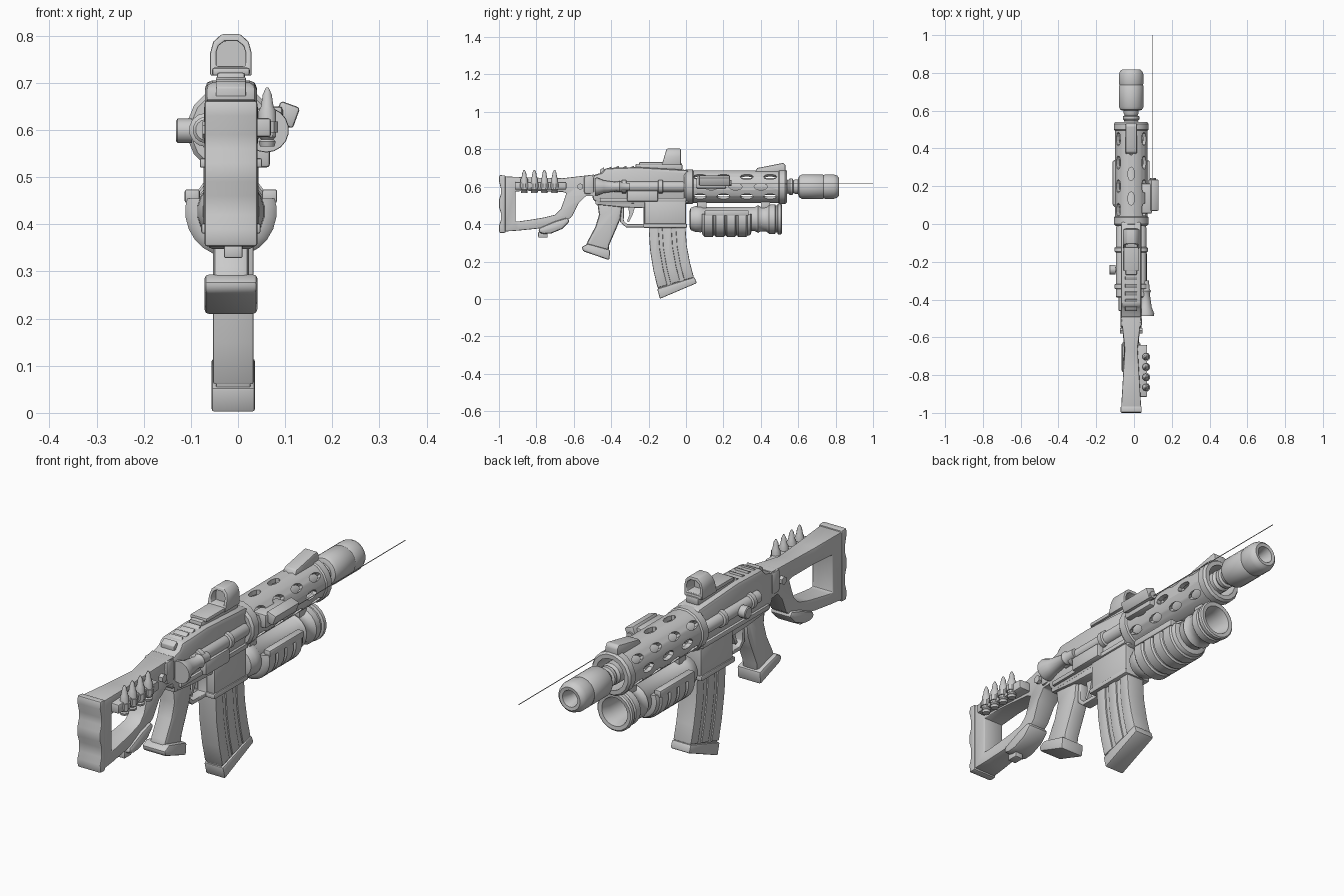
import bpy, bmesh
from math import sin, cos, pi, radians
from mathutils import Matrix, Vector

if "Cube" in bpy.data.objects:
    bpy.data.objects.remove(bpy.data.objects["Cube"])

CX, CZ = -0.015, 0.60          # bore line


def finish(name, bm, bevel=0.0):
    bmesh.ops.recalc_face_normals(bm, faces=bm.faces)
    if bevel:
        es = [e for e in bm.edges if len(e.link_faces) == 2 and e.calc_face_angle(0) > radians(40)]
        bmesh.ops.bevel(bm, geom=es, offset=bevel, segments=2, profile=0.5, affect='EDGES', clamp_overlap=True)
    me = bpy.data.meshes.new(name)
    bm.to_mesh(me)
    bm.free()
    ob = bpy.data.objects.new(name, me)
    bpy.context.collection.objects.link(ob)
    return ob


def place(axis, a, b, t):
    return (t, a, b) if axis == 'x' else (a, t, b) if axis == 'y' else (a, b, t)


def prism(name, pts, t0, t1, axis='x', bevel=0.0, hole=None, warp=None):
    """Extrude an outline (optionally with a matching hole outline) along an axis."""
    bm = bmesh.new()
    loops = [[[bm.verts.new(place(axis, a, b, t)) for a, b in p] for t in (t0, t1)] for p in ([pts, hole] if hole else [pts])]
    n = len(pts)
    for lo, hi in loops:
        for i in range(n):
            j = (i + 1) % n
            bm.faces.new((lo[i], lo[j], hi[j], hi[i]))
    for s in (0, 1):
        if hole:
            o, h = loops[0][s], loops[1][s]
            for i in range(n):
                j = (i + 1) % n
                bm.faces.new((o[i], o[j], h[j], h[i]))
        else:
            bm.faces.new(loops[0][s])
    if warp:
        for v in bm.verts:
            v.co = warp(v.co)
    return finish(name, bm, bevel)


def box(name, x, y, z, bevel=0.0, warp=None):
    return prism(name, [(y[0], z[0]), (y[1], z[0]), (y[1], z[1]), (y[0], z[1])], x[0], x[1], bevel=bevel, warp=warp)


def lathe(name, prof, c=(CX, 0, CZ), n=20, axis='y', closed=False, cut=None):
    """Revolve (position, radius) pairs; cut removes everything above that z."""
    bm = bmesh.new()
    rings = []
    for t, r in prof:
        rings.append([bm.verts.new(Vector(place(axis, r * cos(2 * pi * (k + .5) / n), r * sin(2 * pi * (k + .5) / n), t)) + Vector(c))
                      for k in range(n)])
    for a, b in zip(rings, rings[1:] + (rings[:1] if closed else [])):
        for k in range(n):
            if a is rings[-1] and not closed:
                break
            bm.faces.new((a[k], a[k - 1], b[k - 1], b[k]))
    if not closed:
        bm.faces.new(rings[0])
        bm.faces.new(rings[-1])
    if cut:
        bmesh.ops.bisect_plane(bm, geom=bm.verts[:] + bm.edges[:] + bm.faces[:], plane_co=(0, 0, cut), plane_no=(0, 0, 1), clear_outer=True)
        bmesh.ops.holes_fill(bm, edges=[e for e in bm.edges if e.is_boundary])
    return finish(name, bm)


def widen(v):
    """Stock gets thicker toward the butt."""
    s = 0.62 + 0.38 * min(1, abs(v.y + 0.64) / 0.33) if v.y < -0.64 else 0.62 + 0.38 * min(1, (v.y + 0.64) / 0.12)
    return Vector((CX + (v.x - CX) * s, v.y, v.z))


# skeleton stock and butt plate
outer = [(-.975, .655), (-.80, .648), (-.66, .645), (-.49, .665), (-.49, .55), (-.535, .55), (-.575, .51),
         (-.61, .44), (-.66, .40), (-.80, .375), (-.90, .365), (-.975, .36)]
inner = [(-.912, .575), (-.80, .578), (-.66, .572), (-.64, .565), (-.645, .55), (-.655, .52), (-.67, .48),
         (-.70, .45), (-.76, .435), (-.82, .425), (-.89, .415), (-.912, .415)]
prism("stock", outer, CX - .053, CX + .053, bevel=.012, hole=inner, warp=widen)
prism("butt_plate", [(-.965, .66), (-.998, .662), (-1, .63), (-.99, .59), (-.99, .56), (-1, .53), (-1, .49), (-.99, .46),
                     (-.99, .42), (-1, .39), (-.998, .353), (-.965, .353)], CX - .056, CX + .056, bevel=.006)
prism("stock_pad", [(-.79, .355), (-.76, .347), (-.72, .35), (-.66, .375), (-.62, .415), (-.635, .435), (-.70, .415), (-.785, .38)],
      CX - .05, CX + .05, bevel=.015)
box("stock_pad_tab", (-.03, .01), (-.79, -.74), (.328, .36), .005)
box("stock_collar", (CX - .057, CX + .057), (-.545, -.49), (.56, .66), .012)
for s in (-1, 1):
    lathe("stock_bolt", [(-.06, .018), (.06, .018)], (CX, -.565, .60), 6, 'x')

# spare rounds strapped to the stock
box("round_strap", (0, .07), (-.915, -.64), (.585, .625), .006)
for i in range(4):
    y = -.865 + .054 * i
    lathe("spare_round", [(.565, .016), (.575, .019), (.58, .014), (.585, .019), (.64, .019), (.65, .014), (.675, .01), (.69, .003)],
          (.062, y, 0), 10, 'z')
    lathe("round_loop", [(.595, .024), (.618, .024)], (.062, y, 0), 10, 'z')

# receiver
prism("upper_receiver", [(-.50, .53), (-.50, .66), (-.45, .675), (-.43, .70), (-.26, .705), (0, .69), (.02, .68), (.02, .51), (-.46, .505)],
      CX - .055, CX + .055, bevel=.016)
prism("lower_receiver", [(-.485, .56), (-.485, .505), (-.34, .49), (-.22, .485), (-.22, .56)], CX - .05, CX + .05, bevel=.006)
box("magazine_well", (CX - .058, CX + .058), (-.222, .0), (.385, .54), .01)
box("magazine_well_lip", (CX - .063, CX + .063), (-.228, .005), (.38, .402), .005)
for i in range(5):
    y = -.46 + .04 * i
    prism("top_serration", [(y, .66), (y, .69 + .006 * min(i, 2)), (y + .022, .705 + .004 * min(i, 2)), (y + .026, .66)],
          CX - .032, CX + .032, bevel=.003)
for s in (-1, 1):
    x = CX + s * .053
    lathe("side_tube", [(-.39, .022), (-.385, .028), (-.02, .028), (.0, .022)], (x, 0, .60), 14)
    for y in (-.345, -.15):
        lathe("tube_clamp", [(y, .03), (y + .004, .036), (y + .024, .036), (y + .028, .03)], (x, 0, .60), 14)
    box("side_ledge", sorted((CX, CX + s * .066)), (-.46, .0), (.52, .54), .004)
box("ejection_cover", (0, .068), (-.315, -.15), (.52, .58), .008)
lathe("flared_handle", [(-.30, .02), (-.34, .022), (-.355, .03), (-.37, .024), (-.44, .034), (-.475, .048), (-.487, .047)], (.06, 0, .60), 18)
lathe("side_knob", [(-.131, .022), (-.128, .026), (-.098, .026), (-.097, .015), (-.06, .015)], (0, -.242, .598), 14, 'x')

# pistol grip, trigger and guard
prism("pistol_grip", [(-.475, .52), (-.34, .51), (-.35, .43), (-.375, .37), (-.41, .29), (-.415, .25), (-.54, .27), (-.525, .31), (-.485, .385), (-.465, .45)],
      CX - .038, CX + .038, bevel=.014)
prism("grip_base", [(-.525, .295), (-.405, .262), (-.41, .207), (-.55, .255), (-.558, .278)], CX - .056, CX + .056, bevel=.009)
prism("trigger_guard", [(-.35, .51), (-.21, .51), (-.21, .382), (-.32, .382), (-.352, .41)], CX - .022, CX + .022, bevel=.004,
      hole=[(-.332, .49), (-.226, .49), (-.226, .40), (-.315, .40), (-.333, .418)])
prism("trigger", [(-.31, .50), (-.27, .50), (-.285, .45), (-.305, .41), (-.316, .415), (-.303, .45)], CX - .01, CX + .01)

# curved magazine: rear and front edges, sliced into strips for ribs
edges = [((-.197, .45), (-.005, .45)), ((-.197, .37), (-.004, .37)), ((-.19, .26), (.002, .285)), ((-.172, .15), (.02, .19)),
         ((-.15, .06), (.04, .115)), ((-.136, .015), (.05, .085))]


def mag_strip(name, f0, f1, half, rows, bevel):
    mix = lambda e, f: tuple(p + (q - p) * f for p, q in zip(*e))
    prism(name, [mix(e, f0) for e in rows] + [mix(e, f1) for e in reversed(rows)], -.01 - half, -.01 + half, bevel=bevel)


mag_strip("magazine", 0, 1, .037, edges, .006)
for f0, f1 in ((-.01, .26), (.36, .62), (.74, 1.01)):
    mag_strip("magazine_rib", f0, f1, .043, edges[:5], .005)
mag_strip("magazine_floor", -.03, 1.03, .046, [((-.148, .055), (.04, .115)), ((-.134, .003), (.052, .082))], .006)

# top rail and reflex sight
box("sight_rail", (CX - .03, CX + .03), (-.27, -.02), (.69, .722), .006)
box("sight_base", (CX - .04, CX + .04), (-.25, -.025), (.715, .732), .005)
arch = lambda w, z0, z1: [(CX + w * a, z0 + (z1 - z0) * b) for a, b in
                          ((-1, 0), (1, 0), (1, .55), (.85, .82), (.45, 1), (-.45, 1), (-.85, .82), (-1, .55))]
lean = lambda v: Vector((v.x, v.y + (.3 * (v.z - .715) if v.y < -.08 else 0), v.z))
prism("sight_hood", arch(.044, .715, .803), -.13, -.028, 'y', .004, hole=arch(.031, .735, .788), warp=lean)
prism("sight_glass", arch(.033, .73, .79), -.085, -.08, 'y')

# vented handguard around the barrel
guard = lathe("handguard", [(-.01, .085), (0, .094), (.035, .094), (.04, .088), (.495, .088), (.50, .094), (.53, .094), (.54, .086),
                            (.54, .068), (-.01, .068)], n=16, closed=True)
bm = bmesh.new()
for deg in (0, 38, 90, 142, 180, 218, 270, 322):
    for y in ((.135, .265, .40) if deg % 90 == 0 else (.075, .20, .325, .45)):
        a = radians(deg)
        m = (Matrix.Translation((CX + .09 * cos(a), y, CZ + .09 * sin(a))) @ Matrix.Rotation(pi / 2 - a, 4, 'Y')
             @ Matrix.Diagonal((.018, .036, 1, 1)))
        bmesh.ops.create_cone(bm, cap_ends=True, segments=10, radius1=1, radius2=1, depth=.07, matrix=m)
cutter = finish("vent_cutter", bm)
cutter.hide_render = True
cutter.hide_set(True)
mod = guard.modifiers.new("vents", 'BOOLEAN')
mod.operation, mod.object, mod.solver = 'DIFFERENCE', cutter, 'EXACT'
lathe("barrel", [(-.02, .05), (.03, .05), (.04, .046), (.535, .046), (.545, .036), (.555, .044), (.57, .044), (.575, .034), (.585, .04), (.61, .04)])
lathe("suppressor", [(.60, .045), (.605, .058), (.62, .066), (.73, .066), (.735, .063), (.745, .066), (.79, .066), (.808, .06), (.817, .05),
                     (.815, .036), (.77, .025), (.64, .025)], n=20)
prism("front_sight", [(.365, .67), (.38, .70), (.42, .707), (.52, .727), (.532, .715), (.532, .67)], CX - .03, CX + .03, bevel=.006)

# laser pointer box and its beam
tilt = lambda v: Matrix.Translation((.10, 0, .635)) @ Matrix.Rotation(radians(20), 4, 'Y') @ Vector((v.x - .10, v.y, v.z - .635))
box("laser_box", (.082, .126), (.07, .235), (.61, .657), .006, warp=tilt)
box("laser_mount", (.03, .095), (.055, .215), (.59, .65), .008)
lathe("laser_lens", [(.22, .016), (.243, .016)], (.10, 0, .62), 10)
lathe("laser_beam", [(.235, .0018), (1.0, .0018)], (.10, 0, .615), 6)

# under-barrel launcher with ribbed pump grip
GZ = .427
lathe("launcher_tube", [(.02, .045), (.025, .06), (.05, .07), (.08, .072), (.09, .066), (.37, .066), (.385, .075), (.40, .066), (.43, .068), (.445, .08),
                        (.475, .08), (.48, .074), (.488, .074), (.492, .084), (.507, .084), (.512, .078), (.51, .062), (.47, .052), (.30, .05)],
      (CX, 0, GZ), 20)
ribs = [(.085, .07), (.09, .088)]
for i in range(4):
    y = .10 + .06 * i
    ribs += [(y, .097), (y + .042, .097), (y + .048, .09), (y + .054, .09)]
lathe("pump_grip", ribs + [(.345, .085), (.35, .07)], (CX, 0, GZ), 24, cut=.455)
for s in (-1, 1):
    box("pump_rail", sorted((CX + s * .066, CX + s * .098)), (.10, .335), (.445, .474), .005)
for y in (.06, .40):
    box("launcher_mount", (CX - .03, CX + .03), (y, y + .05), (.48, .53), .005)

# smooth curved surfaces, keep hard edges
bpy.ops.object.select_all(action='DESELECT')
for ob in bpy.context.scene.objects:
    if ob is not cutter and ob.type == 'MESH':
        ob.select_set(True)
        bpy.context.view_layer.objects.active = ob
bpy.ops.object.shade_smooth_by_angle(angle=radians(35))
